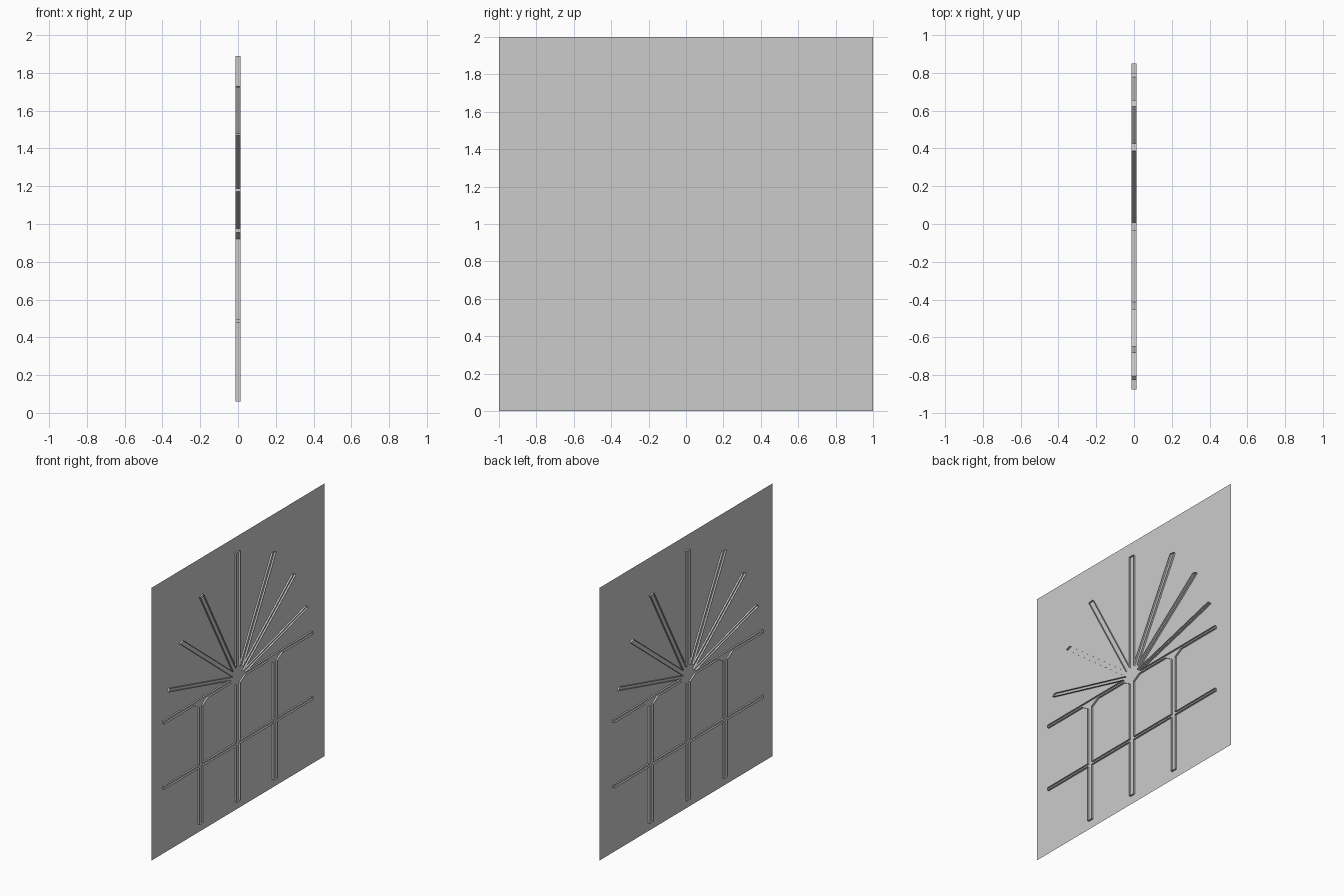
import bpy, bmesh
from mathutils import Vector

if "Cube" in bpy.data.objects:
    bpy.data.objects.remove(bpy.data.objects["Cube"])

CY, HUB = -0.013, 0.966      # fan centre (y, z)
W, T, S = 0.021, 0.013, 2.0  # bar width, half thickness, sideways stretch


def prism(bm_points, coll):
    """Closed prism along x from a y-z outline."""
    bm = bmesh.new()
    face = bm.faces.new([bm.verts.new((-T, y, z)) for y, z in bm_points])
    ext = bmesh.ops.extrude_face_region(bm, geom=[face])
    verts = [v for v in ext["geom"] if isinstance(v, bmesh.types.BMVert)]
    bmesh.ops.translate(bm, verts=verts, vec=(2 * T, 0, 0))
    bmesh.ops.recalc_face_normals(bm, faces=bm.faces)
    me = bpy.data.meshes.new("bar_piece")
    bm.to_mesh(me)
    bm.free()
    ob = bpy.data.objects.new("bar_piece", me)
    coll.objects.link(ob)
    ob.hide_render = True
    return ob


def bar(p, q, coll):
    """Bar from p to q; its width is stretched sideways like the whole lattice."""
    a, b = Vector((p[0] / S, p[1])), Vector((q[0] / S, q[1]))
    d = (b - a).normalized()
    n = Vector((-d.y, d.x)) * W / 2
    return prism([(v.x * S, v.y) for v in (a + n, b + n, b - n, a - n)], coll)


pieces = bpy.data.collections.new("bar_pieces")
bpy.context.scene.collection.children.link(pieces)

# horizontal bars and uprights
base = bar((CY - 0.864, HUB), (CY + 0.864, HUB), bpy.context.scene.collection)
bar((CY - 0.864, 0.487), (CY + 0.864, 0.487), pieces)
bar((CY, 0.06), (CY, 1.89), pieces)
for s in (-1, 1):
    bar((CY + s * 0.43, 0.06), (CY + s * 0.43, HUB), pieces)
    # fan rays
    for dy, z in ((0.802, 1.18), (0.652, 1.474), (0.42, 1.727)):
        bar((CY, HUB), (CY + s * dy, z), pieces)

# sloped corners under the upper bar
for c in (-0.43, 0, 0.43):
    y, h = CY + c, HUB
    prism([(y - 0.08, h - W / 2), (y - 0.08 + 0.06, 0.92),
           (y + 0.02, 0.92), (y + 0.08, h - W / 2),
           (y + 0.08, h), (y - 0.08, h)], pieces)

# merge all bars into one outline
mod = base.modifiers.new("merge", "BOOLEAN")
mod.operation = "UNION"
mod.solver = "EXACT"
mod.operand_type = "COLLECTION"
mod.collection = pieces
dg = bpy.context.evaluated_depsgraph_get()
merged = bpy.data.meshes.new_from_object(base.evaluated_get(dg))

# the lattice is open towards both faces: keep only its side walls
bm = bmesh.new()
bm.from_mesh(merged)
caps = [f for f in bm.faces if abs(f.normal.x) > 0.9]
bmesh.ops.delete(bm, geom=caps, context="FACES")
bm.to_mesh(merged)
bm.free()
lattice = bpy.data.objects.new("window_bars", merged)
bpy.context.scene.collection.objects.link(lattice)
for ob in list(pieces.objects) + [base]:
    bpy.data.objects.remove(ob)
bpy.data.collections.remove(pieces)

# flat pane
bpy.ops.mesh.primitive_plane_add(size=2, location=(0, 0, 1), rotation=(0, 1.5707963, 0))
bpy.context.object.name = "pane"
